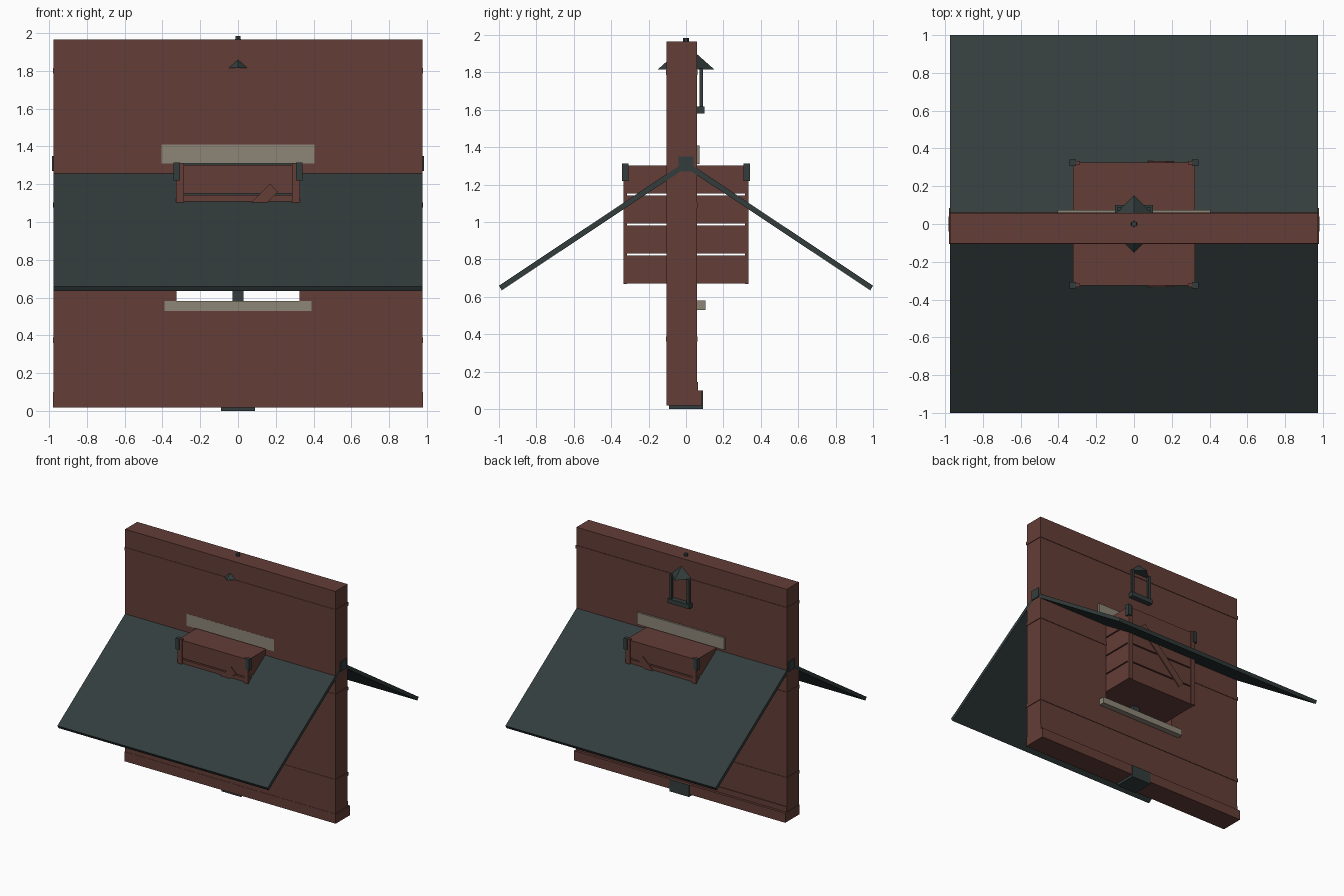
import bpy
import bmesh
from math import pi
from mathutils import Matrix, Vector

cube = bpy.data.objects.get("Cube")
if cube:
    bpy.data.objects.remove(cube, do_unlink=True)


def material(name, colour):
    m = bpy.data.materials.new(name)
    m.use_nodes = True
    m.diffuse_color = (*colour, 1)
    m.node_tree.nodes["Principled BSDF"].inputs["Base Color"].default_value = (*colour, 1)
    return m


BROWN = material("red_brown_wood", (0.125, 0.047, 0.038))
SLATE = material("dark_slate", (0.033, 0.046, 0.046))
STONE = material("grey_stone", (0.27, 0.235, 0.185))


def finish(name, bm, mat):
    bmesh.ops.recalc_face_normals(bm, faces=bm.faces)
    mesh = bpy.data.meshes.new(name)
    bm.to_mesh(mesh)
    bm.free()
    mesh.materials.append(mat)
    obj = bpy.data.objects.new(name, mesh)
    bpy.context.collection.objects.link(obj)
    return obj


def box(name, mat, x, y, z, turn=0):
    """Box from its x, y and z ranges, turned about its own y axis."""
    bm = bmesh.new()
    size = [r[1] - r[0] for r in (x, y, z)]
    centre = Vector([(r[0] + r[1]) / 2 for r in (x, y, z)])
    bmesh.ops.create_cube(bm, size=1, matrix=Matrix.Translation(centre)
                          @ Matrix.Rotation(turn, 4, "Y") @ Matrix.Diagonal((*size, 1)))
    return finish(name, bm, mat)


def cone(name, mat, sides, r1, r2, z):
    bm = bmesh.new()
    bmesh.ops.create_cone(bm, cap_ends=True, segments=sides, radius1=r1, radius2=r2,
                          depth=z[1] - z[0],
                          matrix=Matrix.Translation((0, 0, (z[0] + z[1]) / 2)))
    return finish(name, bm, mat)


def span(centre, half):
    return (centre - half, centre + half)


# Wall around a central opening
W, FRONT, BACK = 0.975, -0.103, 0.058
HOLE = 0.325
DEPTH = (FRONT, BACK)
box("wall_lower", BROWN, (-W, W), DEPTH, (0.02, 0.58))
box("wall_upper", BROWN, (-W, W), DEPTH, (1.31, 1.965))
box("wall_right", BROWN, (-W, -HOLE), DEPTH, (0.58, 1.31))
box("wall_left", BROWN, (HOLE, W), DEPTH, (0.58, 1.31))

# Plinth, foot block and thin wall bands
box("plinth", BROWN, (-0.98, 0.98), (FRONT - 0.002, 0.085), (0.02, 0.1))
box("plinth_trim", BROWN, (-W, W), (FRONT, 0.064), (0.1, 0.145))
box("foot_block", SLATE, (-0.09, 0.09), (-0.09, 0.09), (0, 0.1))
for z in (0.375, 1.09, 1.8):
    for side, x in (("right", (-0.98, -HOLE)), ("left", (HOLE, 0.98))):
        box("band_" + side, BROWN, x, (FRONT - 0.003, BACK + 0.004), span(z, 0.014))
    if z != 1.09:
        box("band_middle", BROWN, (-HOLE, HOLE), (FRONT - 0.003, BACK + 0.004), span(z, 0.014))

# Opening trim
box("lintel", STONE, (-0.405, 0.405), (FRONT - 0.001, 0.073), (1.31, 1.41))
box("sill", STONE, (-0.39, 0.39), (FRONT - 0.001, 0.105), (0.53, 0.581))
box("support_post", SLATE, (-0.03, 0.03), (-0.03, 0.03), (0.58, 0.68))

# Sloping roof panels and ridge beam
for name, s in (("front", -1), ("back", 1)):
    bm = bmesh.new()
    profile = [(0, 1.325), (s, 0.66), (s * 0.985, 0.635), (0, 1.29)]
    face = bm.faces.new([bm.verts.new((-W, y, z)) for y, z in profile])
    out = bmesh.ops.extrude_face_region(bm, geom=[face])
    bmesh.ops.translate(bm, vec=(2 * W, 0, 0),
                        verts=[v for v in out["geom"] if isinstance(v, bmesh.types.BMVert)])
    finish("roof_panel_" + name, bm, SLATE)
box("ridge_beam", SLATE, (-0.983, 0.983), (-0.04, 0.04), (1.27, 1.35))

# Slatted crate in the opening
for i in range(4):
    z = 0.672 + i * 0.16
    box("crate_slat", BROWN, (-0.324, 0.324), (-0.325, 0.325), (z, z + 0.15))
box("crate_core", BROWN, (-0.315, 0.315), (-0.05, 0.03), (0.68, 1.3))
for s in (-1, 1):
    face_y = sorted((s * 0.315, s * 0.333))
    box("crate_brace", BROWN, (-0.27, 0.27), face_y, span(0.99, 0.03), -pi / 4)
    for t in (-1, 1):
        box("crate_post", BROWN, sorted((t * 0.287, t * 0.328)), face_y, (0.67, 1.312))
        box("crate_bracket", SLATE, sorted((t * 0.308, t * 0.341)),
            sorted((s * 0.308, s * 0.341)), (1.22, 1.314))

# Lantern set into the upper wall
cone("lantern_roof", SLATE, 4, 0.152, 0, (1.815, 1.95))
box("lantern_base", SLATE, (-0.1, 0.1), (-0.098, 0.1), (1.58, 1.617))
for x in (-0.08, 0.08):
    box("lantern_post", SLATE, span(x, 0.011), span(0.081, 0.01), (1.61, 1.82))
cone("top_knob", SLATE, 6, 0.018, 0.016, (1.94, 1.985))
